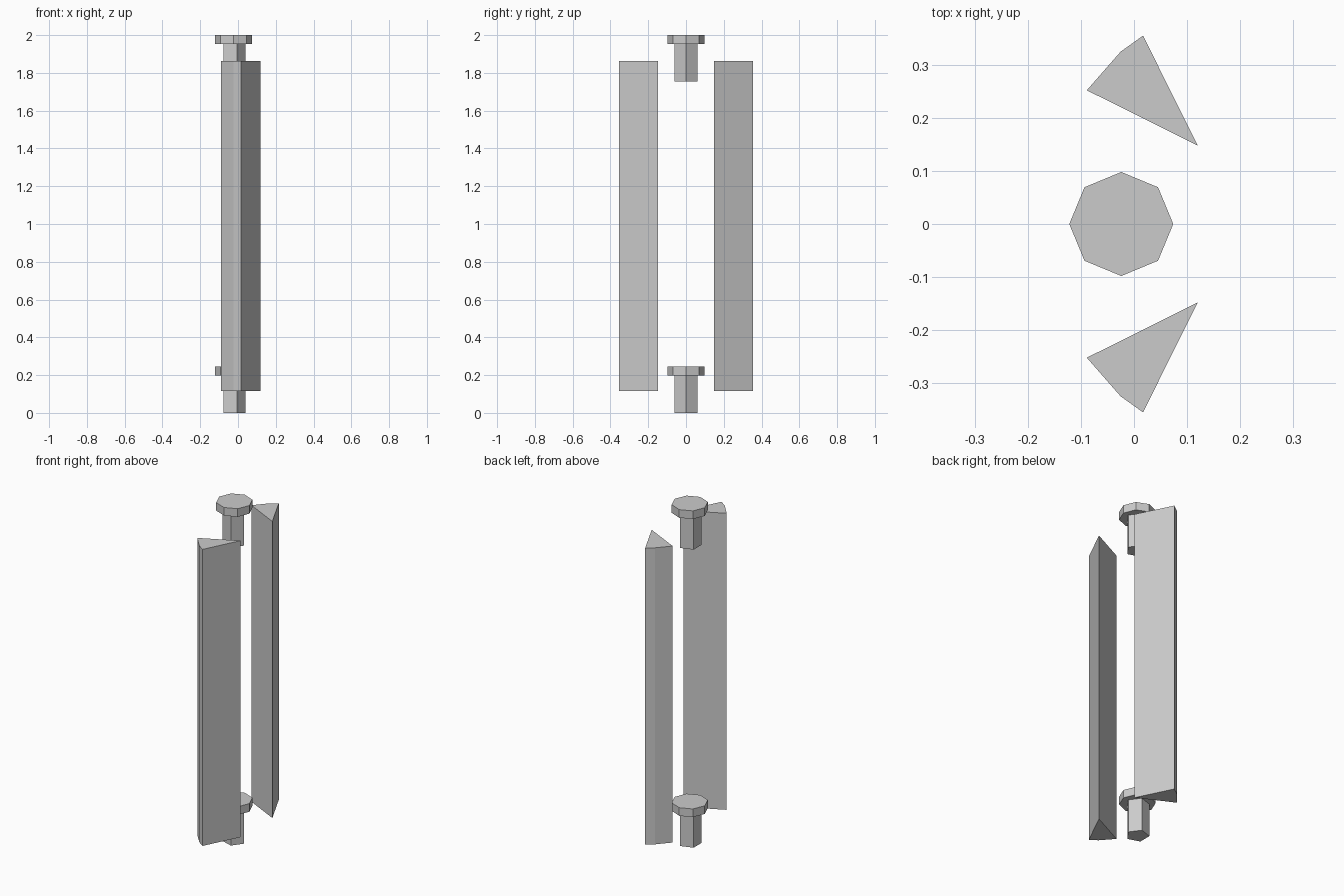
import bpy, bmesh, math

cube = bpy.data.objects.get("Cube")
if cube:
    bpy.data.objects.remove(cube, do_unlink=True)

grey = bpy.data.materials.new("plain grey")
grey.use_nodes = True
colour = (0.6, 0.6, 0.6, 1)
grey.diffuse_color = colour
grey.node_tree.nodes["Principled BSDF"].inputs["Base Color"].default_value = colour


def prism(name, outline, bottom, top):
    """Extrude a flat outline upwards between two heights."""
    bm = bmesh.new()
    base = bm.faces.new([bm.verts.new((x, y, bottom)) for x, y in outline])
    side = bmesh.ops.extrude_face_region(bm, geom=[base], use_keep_orig=True)
    moved = [v for v in side["geom"] if isinstance(v, bmesh.types.BMVert)]
    bmesh.ops.translate(bm, verts=moved, vec=(0, 0, top - bottom))
    bmesh.ops.recalc_face_normals(bm, faces=bm.faces)
    mesh = bpy.data.meshes.new(name)
    bm.to_mesh(mesh)
    bm.free()
    mesh.materials.append(grey)
    obj = bpy.data.objects.new(name, mesh)
    bpy.context.collection.objects.link(obj)
    return obj


def polygon(sides, radius, centre_x=-0.024):
    angles = [math.tau * i / sides for i in range(sides)]
    return [(centre_x + radius * math.cos(a), radius * math.sin(a)) for a in angles]


# Upper and lower pins: five-sided shank under an eight-sided head
for label, foot in (("lower", 0), ("upper", 1.755)):
    prism(label + "_pin_shank", polygon(5, 0.064), foot, foot + 0.197)
    prism(label + "_pin_head", polygon(8, 0.098), foot + 0.197, foot + 0.245)

# Mirrored pair of tall wedge-shaped bars
wedge = [(0.12, 0.148), (0.017, 0.355), (-0.025, 0.325), (-0.089, 0.252)]
for label, sign in (("back", 1), ("front", -1)):
    prism(label + "_wedge_bar", [(x, sign * y) for x, y in wedge], 0.116, 1.862)
